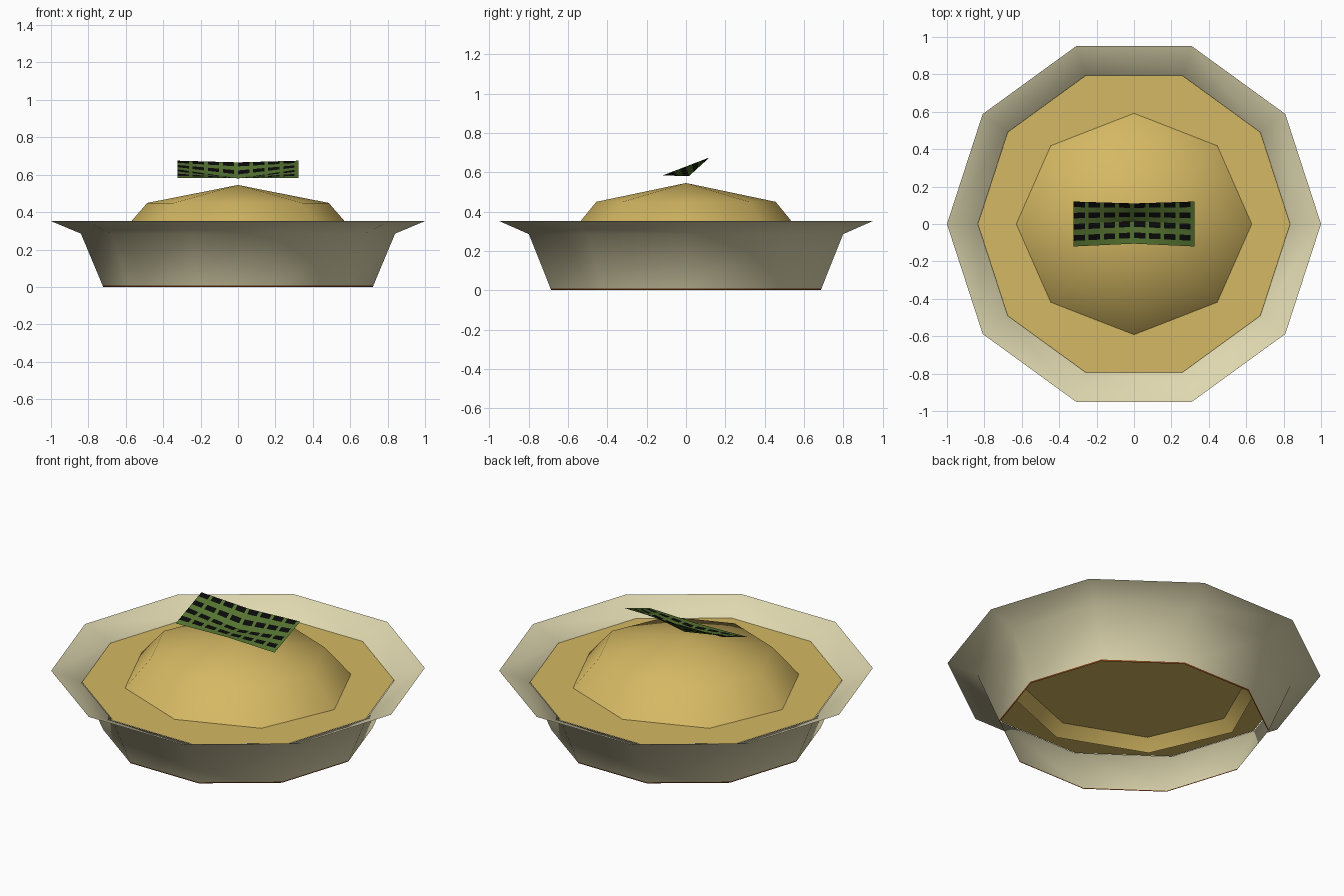
import bpy, bmesh, math

cube = bpy.data.objects.get("Cube")
if cube:
    bpy.data.objects.remove(cube, do_unlink=True)


def make_material(name, rgb):
    mat = bpy.data.materials.new(name)
    mat.use_nodes = True
    mat.diffuse_color = (*rgb, 1)
    mat.node_tree.nodes["Principled BSDF"].inputs["Base Color"].default_value = (*rgb, 1)
    return mat


cream = make_material("cream", (0.73, 0.68, 0.43))
brown = make_material("rust brown", (0.22, 0.06, 0.01))
mustard = make_material("mustard", (0.66, 0.48, 0.125))
green = make_material("leaf green", (0.09, 0.17, 0.03))
black = make_material("black", (0.003, 0.003, 0.003))


def make_object(name, bm, materials, smooth):
    mesh = bpy.data.meshes.new(name)
    for face in bm.faces:
        face.smooth = smooth
    bm.to_mesh(mesh)
    bm.free()
    for mat in materials:
        mesh.materials.append(mat)
    obj = bpy.data.objects.new(name, mesh)
    bpy.context.collection.objects.link(obj)
    return obj


def lathe(profile, sides, y_scale=1.0):
    """Turn (radius, height) points about z; radius 0 makes a tip."""
    bm = bmesh.new()
    rings = []
    for r, z in profile:
        count = sides if r > 0 else 1
        angles = [2 * math.pi * i / sides for i in range(count)]
        rings.append([bm.verts.new((r * math.cos(a), r * math.sin(a) * y_scale, z))
                      for a in angles])
    for low, high in zip(rings, rings[1:]):
        for i in range(sides):
            j = (i + 1) % sides
            if len(high) == 1:
                bm.faces.new((low[i], low[j], high[0]))
            else:
                bm.faces.new((low[i], low[j], high[j], high[i]))
    return bm


# Bowl: open thin shell with a flared lip and a thin coloured foot edge
bm = lathe([(0.72, 0), (0.724, 0.008), (0.84, 0.285), (1.0, 0.352)], 10)
for face in bm.faces:
    if face.calc_center_median().z < 0.01:
        face.material_index = 1
make_object("bowl", bm, [cream, brown], True)

# Flat food surface
bm = bmesh.new()
bmesh.ops.create_circle(bm, cap_ends=True, segments=10, radius=0.835)
start = max(bm.verts, key=lambda v: v.co.x).co
turn = math.atan2(start.y, start.x)
for i, v in enumerate(bm.verts):
    a = math.atan2(v.co.y, v.co.x) - turn
    v.co = (0.835 * math.cos(a), 0.835 * math.sin(a), 0.283)
make_object("food_surface", bm, [mustard], False)

# Food mound: low-poly half sphere sunk through the surface
radius, base, height = 0.686, 0.218, 0.327
steps = [0, math.pi / 4, math.pi / 2]
profile = [(radius * math.cos(t), base + height * math.sin(t)) for t in steps]
profile[-1] = (0, base + height)
make_object("food_mound", lathe(profile, 8, 0.94), [mustard], True)

# Garnish sheet: tilted, with its middle pressed down
side_line = [(-0.12, 0.583), (0.0, 0.629), (0.12, 0.675)]
middle_line = [(-0.105, 0.583), (0.015, 0.58), (0.11, 0.666)]
half_width, columns, rows = 0.323, 32, 8


def along(line, t):
    k = 0 if t < 1 else 1
    (y0, z0), (y1, z1) = line[k], line[k + 1]
    return y0 + (y1 - y0) * (t - k), z0 + (z1 - z0) * (t - k)


bm = bmesh.new()
grid = []
for j in range(rows + 1):
    t = 2 * j / rows
    (sy, sz), (my, mz) = along(side_line, t), along(middle_line, t)
    row = []
    for i in range(columns + 1):
        u = 2 * i / columns - 1
        w = abs(u)
        row.append(bm.verts.new((u * half_width, my + (sy - my) * w, mz + (sz - mz) * w)))
    grid.append(row)
for j in range(rows):
    for i in range(columns):
        face = bm.faces.new((grid[j][i], grid[j][i + 1], grid[j + 1][i + 1], grid[j + 1][i]))
        # Regular rows of dark flecks
        face.material_index = 1 if j % 2 and i % 4 != 3 else 0
make_object("garnish_sheet", bm, [green, black], False)
